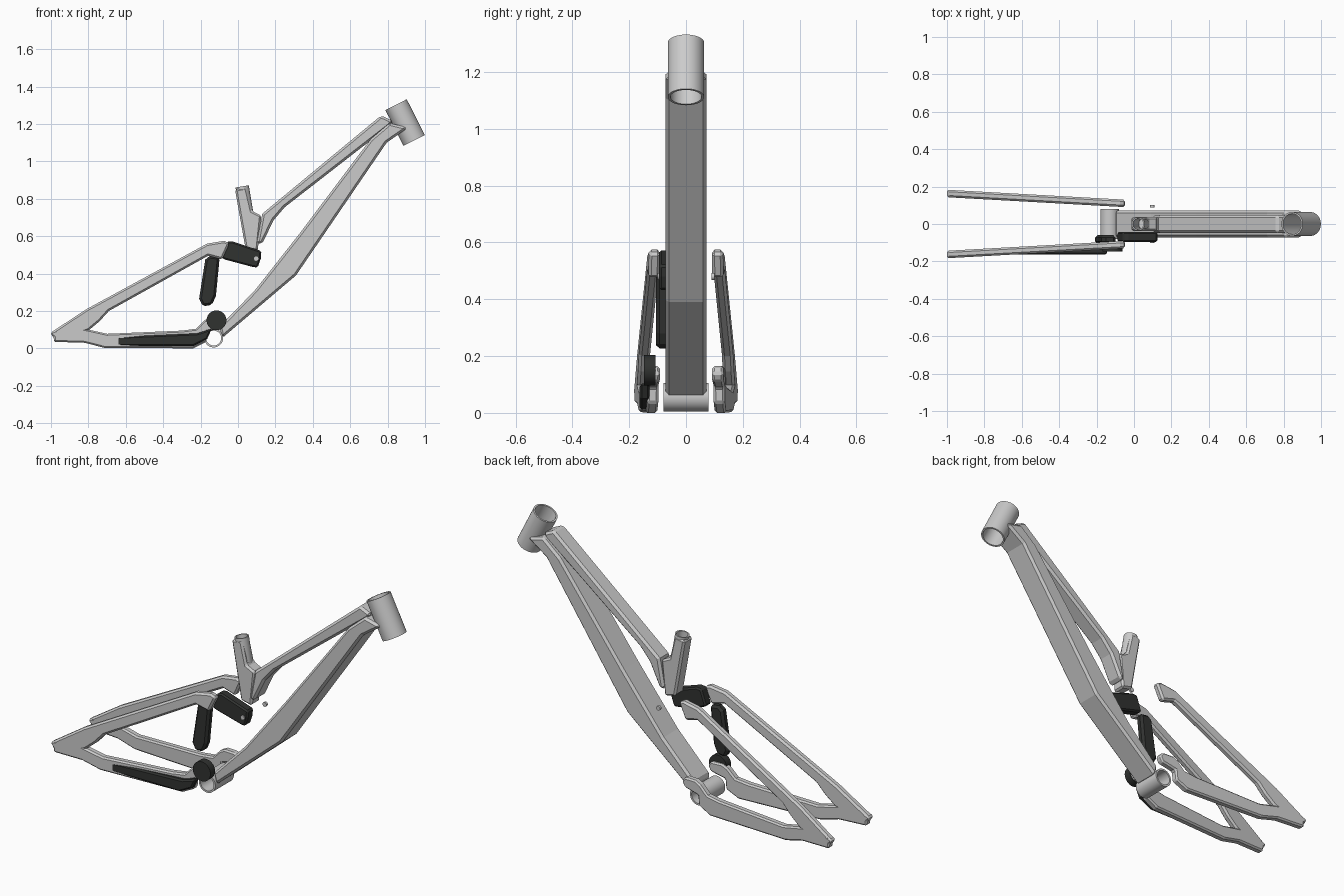
import bpy, bmesh, math
from mathutils import Vector

if "Cube" in bpy.data.objects:
    bpy.data.objects.remove(bpy.data.objects["Cube"])

dark = bpy.data.materials.new("dark_grey")
dark.diffuse_color = (0.03, 0.032, 0.03, 1)
dark.use_nodes = True
dark.node_tree.nodes["Principled BSDF"].inputs["Base Color"].default_value = dark.diffuse_color


def finish(name, bm, mat=None):
    bmesh.ops.recalc_face_normals(bm, faces=bm.faces)
    me = bpy.data.meshes.new(name)
    bm.to_mesh(me)
    bm.free()
    ob = bpy.data.objects.new(name, me)
    bpy.context.collection.objects.link(ob)
    if mat:
        me.materials.append(mat)
    return ob


def plate(name, pts, y0, y1, bevel=0.012, shear=None, mat=None, mirror=False):
    """Side profile (x, z) extruded from y0 to y1, with chamfered edges."""
    bm = bmesh.new()
    off = shear or (lambda x: 0)
    rows = [[bm.verts.new((x, y + off(x), z)) for x, z in pts] for y in (y0, y1)]
    bm.faces.new(rows[0])
    bm.faces.new(rows[1])
    n = len(pts)
    for i in range(n):
        j = (i + 1) % n
        bm.faces.new((rows[0][i], rows[0][j], rows[1][j], rows[1][i]))
    ob = finish(name, bm, mat)
    if bevel:
        m = ob.modifiers.new("chamfer", 'BEVEL')
        m.width, m.segments, m.limit_method = bevel, 1, 'ANGLE'
        m.angle_limit = math.radians(50)
    if mirror:
        m = ob.modifiers.new("mirror", 'MIRROR')
        m.use_axis = (False, True, False)
    return ob


def tube(name, a, b, r, inner=0, mat=None, n=40):
    """Round tube (or solid rod when inner is 0) between two points."""
    a, b = Vector(a), Vector(b)
    q = (b - a).to_track_quat('Z', 'Y')
    bm = bmesh.new()

    def ring(c, rad):
        return [bm.verts.new(c + q @ Vector((rad * math.cos(2 * math.pi * i / n),
                                             rad * math.sin(2 * math.pi * i / n), 0)))
                for i in range(n)]
    rings = [ring(a, r), ring(b, r)]
    if inner:
        rings += [ring(b, inner), ring(a, inner)]
        pairs = list(zip(rings, rings[1:] + rings[:1]))
    else:
        pairs = [(rings[0], rings[1])]
        for k in rings:
            bm.faces.new(k)
    for u, v in pairs:
        for i in range(n):
            j = (i + 1) % n
            bm.faces.new((u[i], u[j], v[j], v[i]))
    ob = finish(name, bm, mat)
    bpy.ops.object.select_all(action='DESELECT')
    ob.select_set(True)
    bpy.context.view_layer.objects.active = ob
    bpy.ops.object.shade_smooth_by_angle(angle=math.radians(35))
    return ob


def cut(ob, a, b, r):
    c = tube(ob.name + "_cutter", a, b, r)
    c.hide_render = True
    c.hide_viewport = True
    c.display_type = 'WIRE'
    m = ob.modifiers.new("bore", 'BOOLEAN')
    m.operation, m.object, m.solver = 'DIFFERENCE', c, 'EXACT'


# Head tube and bottom bracket shell
tube("head_tube", (0.845, 0, 1.303), (0.942, 0, 1.112), 0.064, 0.055)
tube("bottom_bracket_shell", (-0.13, -0.08, 0.055), (-0.13, 0.08, 0.055), 0.05, 0.04)

# Down tube, notched around the head tube
down = plate("down_tube", [(-0.085, 0.055), (0.31, 0.39), (0.795, 1.10), (0.91, 1.18),
                           (0.81, 1.205), (0.71, 1.12), (0.33, 0.615), (0.09, 0.31),
                           (-0.10, 0.115)], -0.072, 0.072)
cut(down, (0.79, 0, 1.41), (0.995, 0, 1.007), 0.06)

# Top tube running down into the seat cluster
plate("top_tube", [(0.83, 1.215), (0.765, 1.245), (0.13, 0.72), (0.10, 0.56), (0.13, 0.56),
                   (0.19, 0.685), (0.25, 0.755), (0.81, 1.19)], -0.048, 0.048)

# Seat tube with round bore
seat = plate("seat_tube_body", [(-0.016, 0.85), (0.045, 0.862), (0.075, 0.735), (0.125, 0.71),
                                (0.105, 0.52), (0.04, 0.535)], -0.037, 0.037, 0.01)
cut(seat, (0.018, 0, 0.89), (0.055, 0, 0.67), 0.03)
tube("seat_tube_sleeve", (0.022, 0, 0.866), (0.05, 0, 0.70), 0.036, 0.029)


# Rear triangle, tapering inward toward the frame
def flare(x):
    return -(0.163 - 0.053 * (x + 1) / 0.955)


plate("seat_stay", [(-1, 0.085), (-0.81, 0.21), (-0.165, 0.56), (-0.075, 0.575), (-0.045, 0.562),
                    (-0.085, 0.475), (-0.16, 0.495), (-0.69, 0.2), (-0.74, 0.145), (-0.80, 0.095),
                    (-0.88, 0.07)], -0.02, 0.02, 0.01, flare, mirror=True)
plate("chain_stay", [(-1, 0.088), (-1, 0.072), (-0.985, 0.06), (-0.985, 0.035), (-0.82, 0.03),
                     (-0.715, 0.003), (-0.24, 0.0), (-0.17, 0.035), (-0.165, 0.09), (-0.08, 0.11),
                     (-0.065, 0.14), (-0.085, 0.165), (-0.15, 0.165), (-0.18, 0.15), (-0.225, 0.105),
                     (-0.30, 0.095), (-0.70, 0.078), (-0.80, 0.1), (-0.9, 0.12)],
      -0.02, 0.02, 0.01, flare, mirror=True)

# Dark chain stay guard, on the front side only
plate("chain_stay_guard", [(-0.71, 0.012), (-0.24, 0.012), (-0.165, 0.05), (-0.14, 0.105),
                           (-0.22, 0.08), (-0.685, 0.06)], -0.163, -0.128, 0.008, mat=dark)

# Main pivot cap
tube("pivot_cap", (-0.115, -0.148, 0.15), (-0.115, -0.108, 0.15), 0.053, mat=dark)

# Rocker link and shock
plate("rocker_link", [(-0.09, 0.485), (-0.06, 0.57), (-0.03, 0.572), (0.125, 0.52), (0.122, 0.48),
                      (0.105, 0.432), (0.08, 0.435), (-0.07, 0.475)], -0.095, -0.042, 0.008, mat=dark)
plate("shock", [(-0.175, 0.475), (-0.15, 0.495), (-0.098, 0.487), (-0.118, 0.28), (-0.14, 0.232),
                (-0.188, 0.225), (-0.208, 0.265)], -0.105, -0.06, 0.012, mat=dark)

# Link bolts on both sides
for side, y in (("front", -0.095), ("back", 0.095)):
    tube(side + "_link_bolt", (0.097, y - 0.006, 0.48), (0.097, y + 0.006, 0.48), 0.012, n=16)
